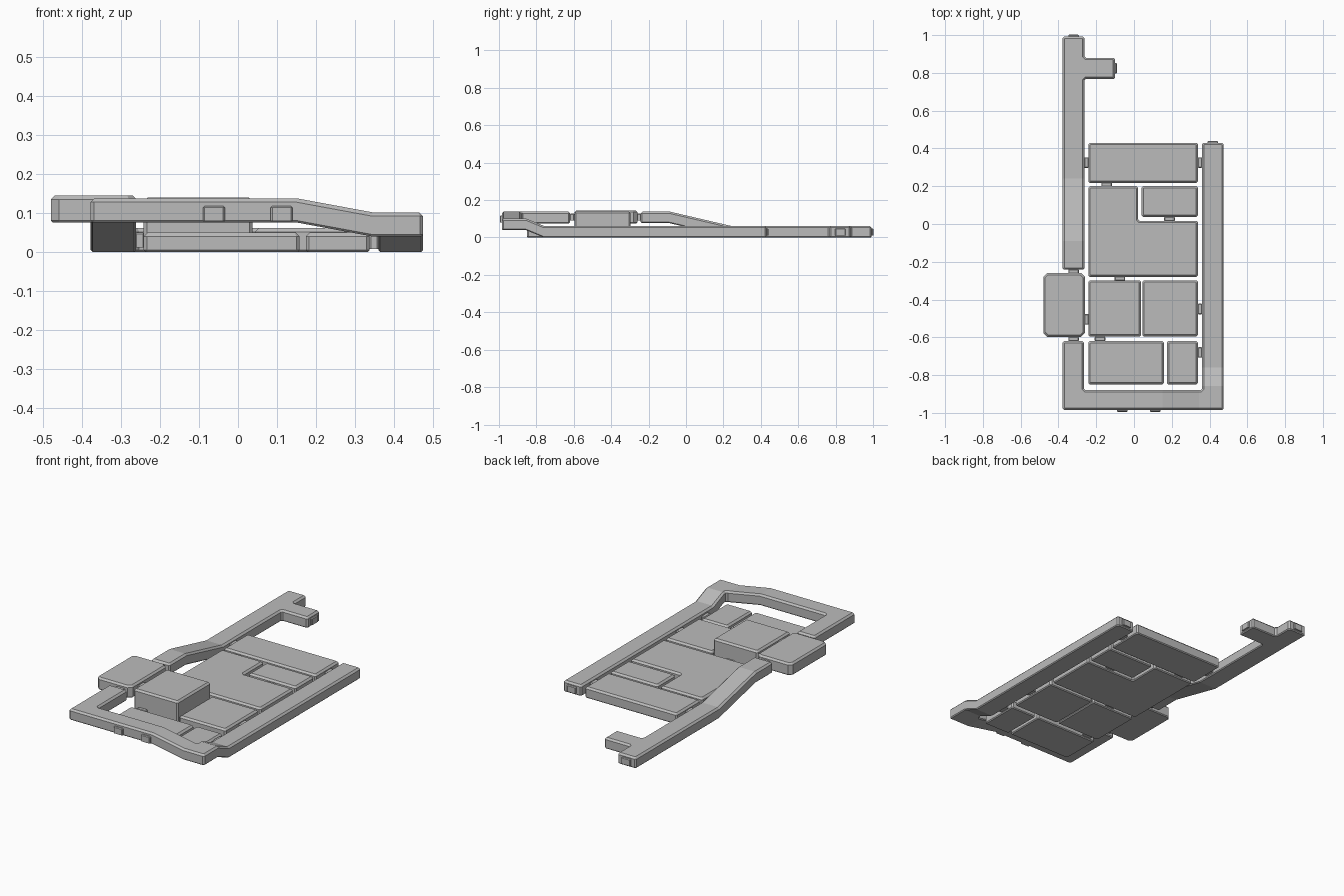
import bpy, bmesh
from mathutils import Vector

cube = bpy.data.objects.get("Cube")
if cube:
    bpy.data.objects.remove(cube, do_unlink=True)

grey = bpy.data.materials.new("plain_grey")
grey.use_nodes = True
colour = (0.5, 0.5, 0.5, 1)
grey.diffuse_color = colour
grey.node_tree.nodes["Principled BSDF"].inputs["Base Color"].default_value = colour


def ramp(v, low, high):
    """0 at low, 1 at high, clamped; low may exceed high."""
    return min(1, max(0, (v - low) / (high - low)))


def prism(name, outline, z0, z1, top=0.01, bottom=0.005, corner=0.008, cuts=(), lift=None):
    """Extruded plan outline with chamfered edges, optionally cut and bent upward."""
    bm = bmesh.new()
    base = bm.faces.new([bm.verts.new((x, y, z0)) for x, y in outline])
    ext = bmesh.ops.extrude_face_region(bm, geom=[base], use_keep_orig=True)
    for v in ext["geom"]:
        if isinstance(v, bmesh.types.BMVert):
            v.co.z = z1
    bmesh.ops.recalc_face_normals(bm, faces=bm.faces)

    def level(e, z):
        return all(abs(v.co.z - z) < 1e-5 for v in e.verts)

    # upright corners, then top rim, then bottom rim
    tests = (
        (corner, lambda e: abs(e.verts[0].co.z - e.verts[1].co.z) > 1e-4),
        (top, lambda e: level(e, z1)),
        (bottom, lambda e: level(e, z0)),
    )
    for width, test in tests:
        if width:
            bmesh.ops.bevel(bm, geom=[e for e in bm.edges if test(e)], offset=width,
                            segments=1, profile=0.5, affect='EDGES', clamp_overlap=True)
    for axis, pos in cuts:
        normal = Vector((axis == "x", axis == "y", 0))
        bmesh.ops.bisect_plane(bm, geom=bm.verts[:] + bm.edges[:] + bm.faces[:],
                               plane_co=normal * pos, plane_no=normal)
    if lift:
        for v in bm.verts:
            v.co.z += lift(v.co.x, v.co.y)
    bmesh.ops.recalc_face_normals(bm, faces=bm.faces)
    mesh = bpy.data.meshes.new(name)
    bm.to_mesh(mesh)
    bm.free()
    mesh.materials.append(grey)
    obj = bpy.data.objects.new(name, mesh)
    bpy.context.scene.collection.objects.link(obj)
    return obj


def block(name, x0, x1, y0, y1, z0, z1, **kw):
    return prism(name, [(x0, y0), (x1, y0), (x1, y1), (x0, y1)], z0, z1, **kw)


# Bent U-shaped frame: front rail, left stub and long side rail
def frame_lift(x, y):
    if x < 0.35:
        return 0.04 + 0.036 * ramp(x, 0.345, 0.15)
    return 0.04 * ramp(y, -0.76, -0.857)


prism("u_frame",
      [(-0.378, -0.985), (0.475, -0.985), (0.475, 0.43), (0.36, 0.43),
       (0.36, -0.88), (-0.265, -0.88), (-0.265, -0.62), (-0.378, -0.62)],
      0, 0.062, cuts=(("x", 0.15), ("x", 0.345), ("y", -0.76), ("y", -0.857)),
      lift=frame_lift)

# Long ramped rail with its short side arm
prism("ramped_rail",
      [(-0.378, -0.242), (-0.262, -0.242), (-0.262, 0.768), (-0.1, 0.768),
       (-0.1, 0.88), (-0.262, 0.88), (-0.262, 0.992), (-0.378, 0.992)],
      0, 0.062, cuts=(("y", -0.09), ("y", 0.24)),
      lift=lambda x, y: 0.077 * ramp(y, 0.24, -0.09))

# Raised blocks
block("overhanging_block", -0.48, -0.26, -0.597, -0.26, 0.076, 0.145, corner=0.02)
block("raised_block", -0.242, 0.037, -0.596, -0.298, 0, 0.14)

# Floor tiles
block("back_tile", -0.242, 0.338, 0.217, 0.43, 0, 0.062)
block("small_tile", 0.04, 0.338, 0.037, 0.2, 0, 0.062)
block("second_row_tile", 0.044, 0.338, -0.596, -0.298, 0, 0.062)
block("front_wide_tile", -0.242, 0.158, -0.85, -0.62, 0, 0.05)
block("front_narrow_tile", 0.174, 0.338, -0.85, -0.62, 0, 0.05)
prism("l_shaped_tile",
      [(-0.242, -0.28), (0.338, -0.28), (0.338, 0.017), (0.022, 0.017),
       (0.022, 0.2), (-0.242, 0.2)], 0, 0.062)

# Connector pegs: centre x, centre y, base height, axis they point along
pegs = [
    (-0.32, 0.99, 0.01, "y"), (0.417, 0.428, 0.01, "y"), (-0.102, 0.825, 0.01, "x"),
    (-0.062, -0.983, 0.08, "y"), (0.112, -0.983, 0.08, "y"),
    (-0.252, 0.325, 0.012, "x"), (0.349, 0.325, 0.012, "x"),
    (-0.145, 0.208, 0.012, "y"), (0.188, 0.027, 0.012, "y"),
    (-0.075, -0.289, 0.012, "y"), (-0.18, -0.608, 0.008, "y"),
    (0.349, -0.45, 0.012, "x"), (0.349, -0.68, 0.008, "x"),
    (-0.32, -0.251, 0.09, "y"), (-0.32, -0.609, 0.09, "y"),
    (-0.251, -0.505, 0.09, "x"),
]
for i, (x, y, z, axis) in enumerate(pegs):
    long, half = 0.012, 0.028
    dx, dy = (long, half) if axis == "x" else (half, long)
    block(f"peg_{i + 1}", x - dx, x + dx, y - dy, y + dy, z, z + 0.038,
          top=0.004, bottom=0, corner=0.004)
